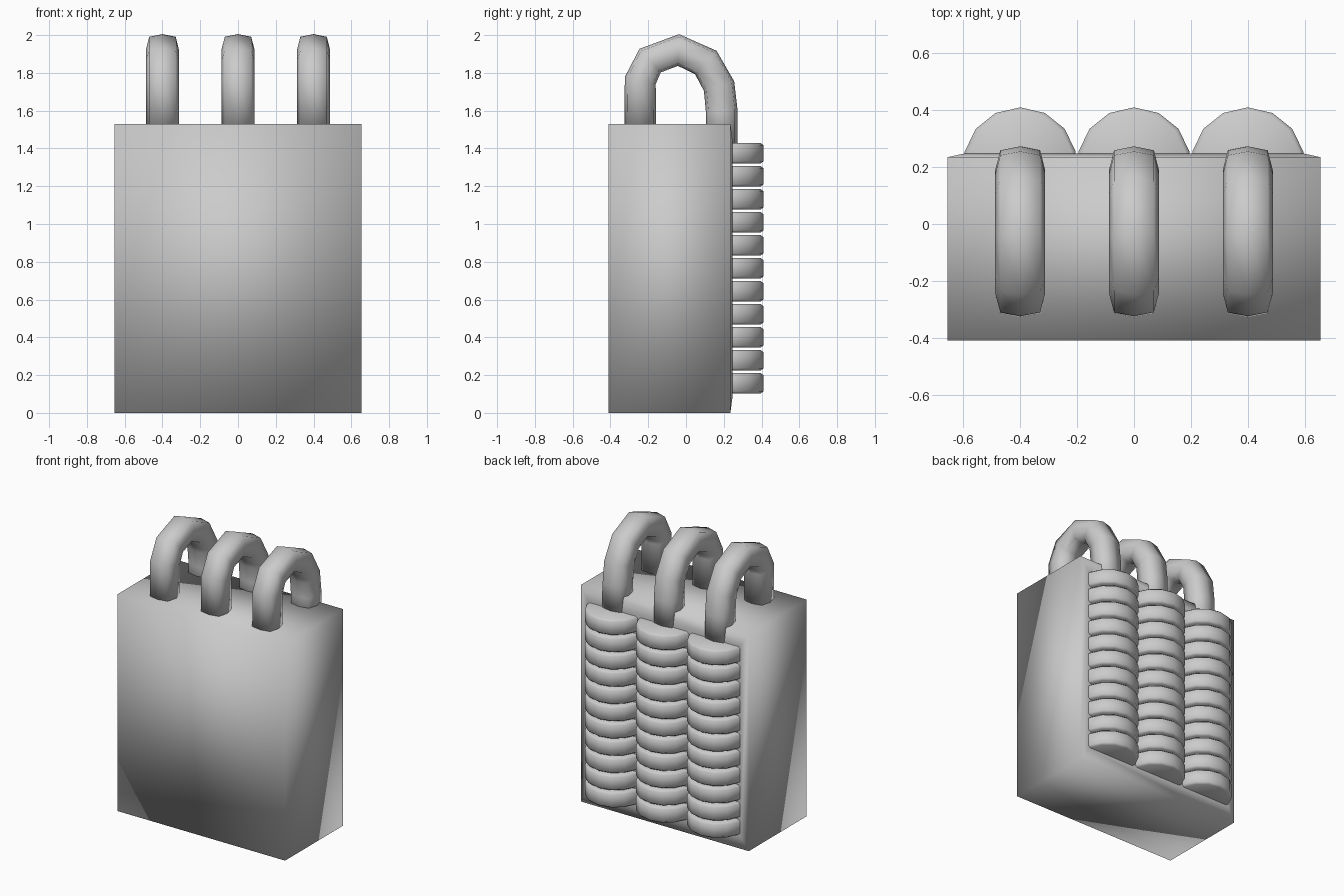
import bpy, bmesh, math
from mathutils import Vector

if "Cube" in bpy.data.objects:
    bpy.data.objects.remove(bpy.data.objects["Cube"])


def finish(bm, name, smooth=True):
    bmesh.ops.recalc_face_normals(bm, faces=bm.faces)
    me = bpy.data.meshes.new(name)
    bm.to_mesh(me)
    bm.free()
    for p in me.polygons:
        p.use_smooth = smooth
    ob = bpy.data.objects.new(name, me)
    bpy.context.collection.objects.link(ob)
    return ob


def skin(bm, rings):
    """Bridge closed rings of points and cap both ends."""
    vs = [[bm.verts.new(p) for p in r] for r in rings]
    n = len(vs[0])
    for a, b in zip(vs, vs[1:]):
        for i in range(n):
            j = (i + 1) % n
            bm.faces.new((a[i], a[j], b[j], b[i]))
    bm.faces.new(vs[0])
    bm.faces.new(vs[-1])


def rect(x, z0, z1, y):
    return [(-x, y, z0), (x, y, z0), (x, y, z1), (-x, y, z1)]


# Body: box with a slightly raised panel on the back
bm = bmesh.new()
skin(bm, [rect(0.655, 0, 1.53, -0.41),
          rect(0.655, 0, 1.53, 0.235),
          rect(0.60, 0.09, 1.44, 0.247)])
finish(bm, "body")

# Hook centre line (y, z) and rounded square cross-section
PATH = [(-0.243, 1.50), (-0.242, 1.76), (-0.19, 1.865), (-0.04, 1.921),
        (0.105, 1.855), (0.175, 1.73), (0.189, 1.60), (0.189, 1.42)]
SECTION = [(0.088, 0), (0.07, 0.07), (0, 0.084), (-0.07, 0.07),
           (-0.088, 0), (-0.07, -0.07), (0, -0.084), (0.07, -0.07)]


def hook(x):
    bm = bmesh.new()
    pts = [Vector((x, y, z)) for y, z in PATH]
    rings = []
    for i, p in enumerate(pts):
        d_in = (p - pts[max(i - 1, 0)]).normalized()
        d_out = (pts[min(i + 1, len(pts) - 1)] - p).normalized()
        t = (d_in + d_out).normalized()
        up = Vector((1, 0, 0)).cross(t)
        rings.append([p + Vector((a, 0, 0)) + up * b for a, b in SECTION])
    skin(bm, rings)
    return finish(bm, "hook")


def coil_column(x):
    """Stack of separate rounded discs half sunk in the back panel."""
    bm = bmesh.new()
    sides, pitch, h = 14, 0.1218, 0.109
    for k in range(11):
        z = 0.102 + k * pitch
        rings = []
        for r, dz in ((0.185, 0), (0.2, 0.012), (0.2, h - 0.012), (0.185, h)):
            rings.append([(x + r * math.sin(2 * math.pi * i / sides),
                           0.21 + r * math.cos(2 * math.pi * i / sides),
                           z + dz) for i in range(sides)])
        skin(bm, rings)
    return finish(bm, "coil_column")


# Three hooks, each over its own coil column
for x in (-0.4, 0.0, 0.4):
    hook(x)
    coil_column(x)
